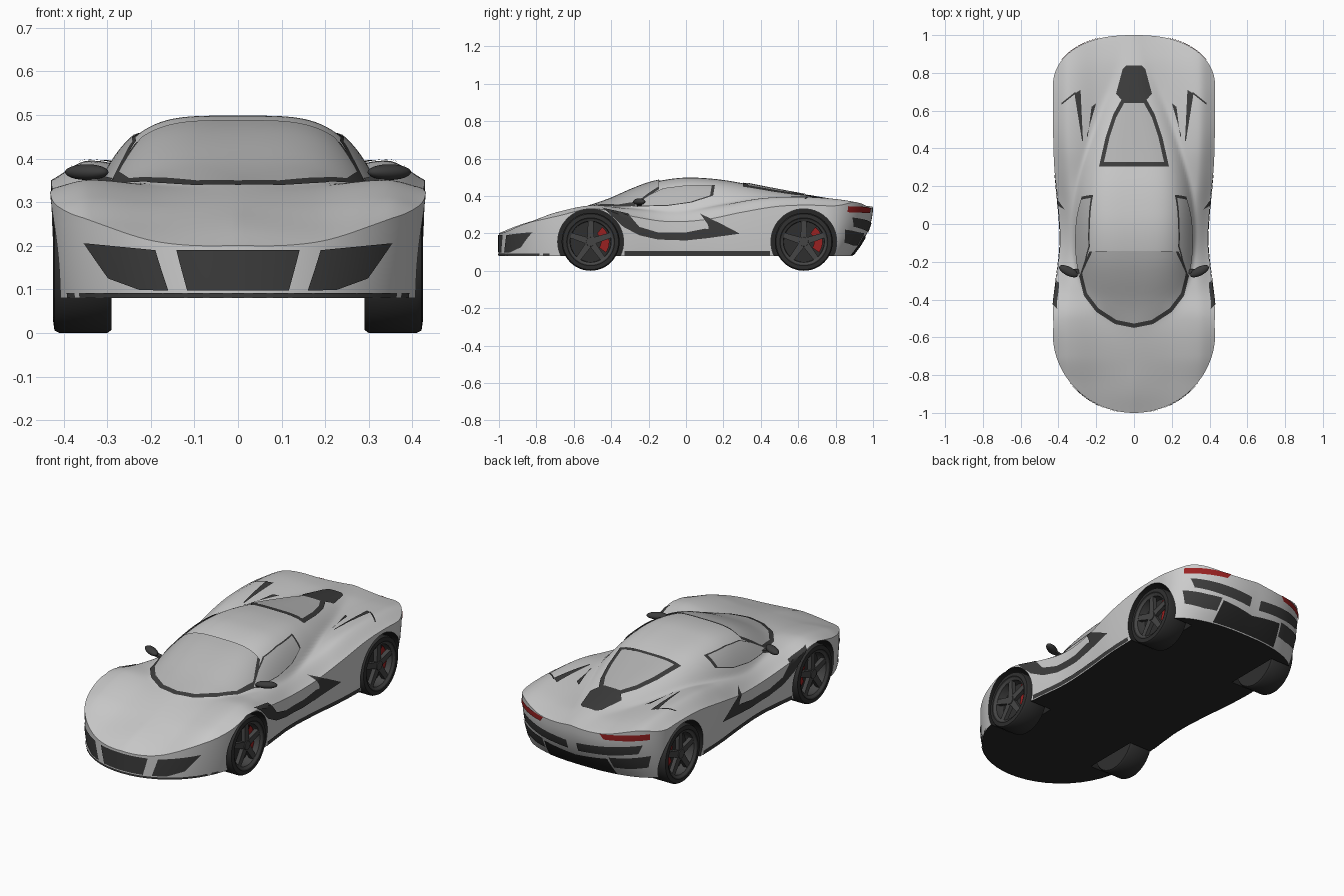
import bpy, bmesh, math
from mathutils import Vector

if "Cube" in bpy.data.objects:
    bpy.data.objects.remove(bpy.data.objects["Cube"])

def material(name, *c):
    m = bpy.data.materials.new(name)
    m.diffuse_color = (*c, 1)
    m.use_nodes = True
    m.node_tree.nodes["Principled BSDF"].inputs["Base Color"].default_value = m.diffuse_color
    return m

PAINT = material("silver paint", .6, .6, .6)
GLASS = material("grey glass", .47, .47, .47)
TRIM = material("dark trim", .045, .045, .045)
BLACK = material("black underside", .02, .02, .02)
TYRE = material("tyre rubber", .028, .028, .028)
RIM = material("wheel metal", .06, .06, .06)
RED = material("red", .32, .015, .015)

def curve(*p):
    """Smooth function through (t, value) points."""
    def slope(i):
        a, b = p[max(i - 1, 0)], p[min(i + 1, len(p) - 1)]
        return (b[1] - a[1]) / (b[0] - a[0])
    tan = [slope(i) for i in range(len(p))]
    def f(t):
        t = min(max(t, p[0][0]), p[-1][0])
        i = next(k for k in range(len(p) - 1) if t <= p[k + 1][0])
        h = p[i + 1][0] - p[i][0]
        s = (t - p[i][0]) / h
        return ((1 + 2 * s) * (1 - s) ** 2 * p[i][1] + s * (1 - s) ** 2 * h * tan[i]
                + s * s * (3 - 2 * s) * p[i + 1][1] + s * s * (s - 1) * h * tan[i + 1])
    return f

# Lengthwise curves of the body shape
W, FLOOR = .428, .08
width = curve((-1, W), (-.45, W), (-.3, .412), (-.1, .392), (.1, .402), (.3, .422), (.5, W), (1, W))
centre = curve((-1, .203), (-.9, .243), (-.8, .274), (-.6, .325), (-.45, .342), (0, .34), (.6, .345), (.85, .355), (1, .34))
fender = curve((-1, .205), (-.85, .255), (-.7, .312), (-.5, .352), (-.35, .337), (-.2, .325), (0, .325),
               (.2, .352), (.4, .388), (.6, .397), (.8, .385), (.95, .36), (1, .345))
edge = curve((-1, .195), (-.85, .22), (-.7, .285), (-.5, .333), (-.3, .295), (-.1, .265), (.1, .275),
             (.3, .315), (.5, .347), (.7, .352), (.85, .34), (1, .33))
roof = curve((-1, 0), (-.75, .17), (-.6, .305), (-.5, .347), (-.4, .385), (-.3, .43), (-.2, .468), (-.1, .49), (0, .5),
             (.1, .497), (.2, .487), (.3, .47), (.4, .45), (.6, .412), (.8, .376), (1, .335))
cabin_w = curve((-.6, .12), (-.52, .17), (-.45, .22), (-.35, .27), (-.25, .3), (-.1, .315), (.1, .315),
                (.25, .3), (.4, .27), (.6, .2), (.8, .12), (1, .06))
cabin_p = curve((-.55, 2.3), (-.1, 4), (.3, 4), (.7, 2.5))

def height(x, y):
    """Top surface: fendered lower body blended with the cabin."""
    x = abs(x)
    c, f, e = centre(y), fender(y), edge(y)
    body = curve((0, c), (.42, (c + f) / 2 - .008), (.8, f), (1, e))(x / width(y))
    r = roof(y)
    cab = r - max(r - .335, .03) * min(x / cabin_w(y), 2.5) ** cabin_p(y)
    return (body + cab + math.sqrt((body - cab) ** 2 + .012 ** 2)) / 2 - .002

def nose(a):
    return -1 + .42 * (1 - math.sqrt(max(1 - a * a, 0)))

def tail(a):
    return 1 - .26 * (1 - math.sqrt(max(1 - a ** 2.4, 0)))

def half(y):
    """Half width of the plan outline."""
    a = 1
    if y < -.58:
        a = math.sqrt(max(1 - (1 - (y + 1) / .42) ** 2, 0))
    elif y > .74:
        a = max(1 - (1 - (1 - y) / .26) ** 2, 0) ** (1 / 2.4)
    return a * width(y)

def wall(x, y, z, off=0):
    """Point on the vertical skin below plan outline point (x, y)."""
    top = height(x, y)
    f = max((top - z) / (top - FLOOR), 0)
    k = min(max((y - .7) / .3, 0), 1)
    d, L = (y + .58, .42) if y < -.58 else (max(y - .74, 0), .26)
    n = Vector((x / W ** 2, d / L ** 2, 0)).normalized()
    return Vector((x * (1 - .03 * f * f), y - .11 * f * f * k, z)) + n * off

# Skin lookups used by the plates: u, v are the two grid axes of the view
def on_top(x, y, o):
    return Vector((x, y, height(x, y) + 1.3 * o))

def on_nose(x, z, o):
    return wall(x, nose(abs(x) / W), z, o)

def on_tail(x, z, o):
    return wall(x, tail(abs(x) / W), z, o)

def on_side(y, z, o):
    x = half(y)
    if z <= height(x, y):
        return wall(x, y, z, o)
    while height(x, y) < z and x > .1:
        x -= .004
    lo, hi = x, x + .004
    for _ in range(6):
        mid = (lo + hi) / 2
        lo, hi = (mid, hi) if height(mid, y) > z else (lo, mid)
    return Vector((lo + .8 * o, y, z + .6 * o))

def finish(name, bm, mats, angle=35):
    me = bpy.data.meshes.new(name)
    bm.to_mesh(me)
    bm.free()
    ob = bpy.data.objects.new(name, me)
    bpy.context.collection.objects.link(ob)
    for m in mats:
        me.materials.append(m)
    if angle:
        smooth(ob, angle)
    return ob

def smooth(ob, angle):
    bpy.ops.object.select_all(action='DESELECT')
    bpy.context.view_layer.objects.active = ob
    ob.select_set(True)
    bpy.ops.object.shade_smooth_by_angle(angle=math.radians(angle))

def plate(name, A, B, skin, mat, mirror=True, off=.004, m=8):
    """Thin panel between two rails, laid on the skin."""
    def at(P, s):
        i = min(int(s), len(P) - 2)
        return Vector(P[i]).lerp(Vector(P[i + 1]), s - i)
    bm, n = bmesh.new(), 8 * (len(A) - 1)
    pts = [[skin(*at(A, i / 8).lerp(at(B, i / 8), j / m), off) for j in range(m + 1)] for i in range(n + 1)]
    for s in (1, -1) if mirror else (1,):
        g = [[bm.verts.new((p.x * s, p.y, p.z)) for p in row] for row in pts]
        for i in range(n):
            for j in range(m):
                bm.faces.new((g[i][j], g[i + 1][j], g[i + 1][j + 1], g[i][j + 1]))
    bm.normal_update()
    for f in bm.faces:
        c = f.calc_center_median()
        if f.normal.dot(c - Vector((0, .8 * c.y, .15))) < 0:
            f.normal_flip()
    return finish(name, bm, [mat])

def window(name, A, B, skin, mirror, k, shift=(0, 0)):
    """Dark surround with a smaller pane on it."""
    plate(name + "_surround", A, B, skin, TRIM, mirror, .003, 10)
    P = A + B
    c = Vector((sum(p[0] for p in P), sum(p[1] for p in P))) / len(P)
    inner = [[c + (Vector(p) - c) * k + Vector(shift) for p in R] for R in (A, B)]
    plate(name + "_glass", *inner, skin, GLASS, mirror, .006, 10)

# Body shell: top grid, walls around the outline, flat floor
bm = bmesh.new()
N, T, LV = 44, 120, 8
grid = []
for j in range(T + 1):
    row = []
    for i in range(-N, N + 1):
        a = math.sin(math.pi / 2 * i / N)
        y = nose(abs(a)) + (tail(abs(a)) - nose(abs(a))) * j / T
        x = a * width(y)
        row.append(bm.verts.new((x, y, height(x, y))))
    grid.append(row)
for j in range(T):
    for i in range(2 * N):
        bm.faces.new((grid[j][i], grid[j][i + 1], grid[j + 1][i + 1], grid[j + 1][i]))
ring = grid[0][:-1] + [r[-1] for r in grid[:-1]] + grid[-1][:0:-1] + [r[0] for r in grid[:0:-1]]
base = [v.co.copy() for v in ring]
for l in range(1, LV + 1):
    low = [bm.verts.new(wall(c.x, c.y, c.z + (FLOOR - c.z) * l / LV)) for c in base]
    for i in range(len(ring)):
        k = (i + 1) % len(ring)
        bm.faces.new((ring[k], ring[i], low[i], low[k]))
    ring = low
bm.faces.new(ring[::-1]).material_index = 1
body = finish("body_shell", bm, [PAINT, BLACK], 0)

# Wheel arch cutter
WHEELS = [(s, y) for s in (1, -1) for y in (-.51, .63)]
HUB = .155
bm = bmesh.new()
for s, y in WHEELS:
    r = bmesh.ops.create_cone(bm, cap_ends=True, segments=56, radius1=.176, radius2=.176, depth=.3)
    for v in r['verts']:
        v.co = Vector((v.co.z + s * .42, v.co.x + y, v.co.y + HUB))
bmesh.ops.recalc_face_normals(bm, faces=bm.faces)
for f in bm.faces:
    f.material_index = 1
cutter = finish("arch_cutter", bm, [PAINT, BLACK], 0)
cutter.hide_render = True
mod = body.modifiers.new("arches", 'BOOLEAN')
mod.operation, mod.solver, mod.object = 'DIFFERENCE', 'EXACT', cutter
bpy.context.view_layer.objects.active = body
bpy.ops.object.modifier_apply(modifier=mod.name)
bpy.data.objects.remove(cutter)
smooth(body, 35)

# Windscreen, side windows and engine cover
window("windscreen", [(-.292, -.27), (-.265, -.38), (-.2, -.465), (-.1, -.53), (0, -.55), (.1, -.53), (.2, -.465), (.265, -.38), (.292, -.27)],
       [(-.285, -.25), (-.235, -.145), (-.15, -.143), (-.07, -.142), (0, -.142), (.07, -.142), (.15, -.143), (.235, -.145), (.285, -.25)],
       on_top, False, .94, (0, .008))
window("side_window", [(-.29, .345), (-.2, .403), (-.12, .44), (0, .455), (.155, .458)],
       [(-.285, .343), (-.2, .343), (-.1, .345), (.03, .363), (.145, .4)], on_side, True, .93)
window("engine_cover", [(-.185, .305), (-.15, .46), (-.11, .58), (-.06, .67)],
       [(.185, .305), (.15, .46), (.11, .58), (.06, .67)], on_top, False, .86, (0, -.005))
plate("engine_vent", [(-.06, .65), (-.095, .69), (-.06, .82), (-.04, .84)],
      [(.06, .65), (.095, .69), (.06, .82), (.04, .84)], on_top, TRIM, False)
plate("deck_intake_outer", [(.27, .44), (.283, .71)], [(.275, .44), (.315, .69)], on_top, TRIM)
plate("deck_intake_inner", [(.25, .47), (.2, .64)], [(.245, .46), (.225, .62)], on_top, TRIM)
plate("deck_intake_lip", [(.31, .7), (.385, .64)], [(.31, .69), (.385, .63)], on_top, TRIM)

# Side intake and skirt
plate("side_intake", [(-.45, .335), (-.31, .305), (-.25, .235), (-.15, .205), (0, .205), (.1, .225), (.285, .2)],
      [(-.43, .325), (-.335, .235), (-.25, .19), (-.15, .167), (0, .162), (.12, .175), (.285, .198)], on_side, TRIM)
plate("side_intake_tip", [(.075, .303), (.18, .255), (.285, .2)], [(.12, .245), (.12, .215), (.285, .198)], on_side, TRIM)
plate("side_skirt", [(-.33, .105), (.45, .105)], [(-.33, .082), (.45, .082)], on_side, TRIM)

# Front grilles and splitter
plate("front_grille", [(-.14, .19), (0, .19), (.14, .19)], [(-.118, .097), (0, .097), (.118, .097)], on_nose, TRIM, False)
plate("front_side_grille", [(.188, .19), (.27, .198), (.352, .206)], [(.162, .097), (.23, .099), (.3, .125)], on_nose, TRIM)
plate("front_splitter", [(-.4, .092), (0, .092), (.4, .092)], [(-.4, .081), (0, .081), (.4, .081)], on_nose, TRIM, False)

# Tail lights, rear vents and diffuser
plate("tail_light", [(.17, .335), (.28, .342), (.385, .345)], [(.19, .308), (.29, .31), (.385, .313)], on_tail, RED)
plate("rear_vent", [(.03, .25), (.18, .265), (.36, .285)], [(.03, .2), (.2, .215), (.34, .235)], on_tail, TRIM)
plate("rear_outlet", [(.2, .2), (.28, .205), (.385, .22)], [(.21, .135), (.28, .135), (.37, .15)], on_tail, TRIM)
plate("rear_diffuser", [(-.19, .19), (0, .165), (.19, .19)], [(-.21, .083), (0, .083), (.21, .083)], on_tail, BLACK, False)

# Door mirrors
for s, side in ((1, "right"), (-1, "left")):
    bm = bmesh.new()
    bmesh.ops.create_uvsphere(bm, u_segments=20, v_segments=12, radius=1)
    for v in bm.verts:
        v.co = Vector((s * (.347 + v.co.x * .05), -.25 + v.co.y * .026 + .02 * v.co.x, .369 + v.co.z * .018))
    arm = bmesh.ops.create_cube(bm, size=1)['verts']
    for v in arm:
        v.co = Vector((s * (.30 + v.co.x * .06), -.25 + v.co.y * .025, .352 + v.co.z * .012 + v.co.x * .015))
    bmesh.ops.recalc_face_normals(bm, faces=bm.faces)
    finish(side + "_mirror", bm, [TRIM], 40)

def lathe(name, profile, s, y, mat, a0=0, a1=360, seg=48):
    """Sweep (radius, x) points around a wheel axle."""
    bm, closed = bmesh.new(), a1 - a0 == 360
    cols = []
    for k in range(seg if closed else seg + 1):
        t = math.radians(a0 + (a1 - a0) * k / seg)
        cols.append([bm.verts.new((s * x, y + r * math.cos(t), HUB + r * math.sin(t))) for r, x in profile])
    for k in range(seg):
        p, q = cols[k], cols[(k + 1) % len(cols)]
        for j in range(len(profile) - 1):
            f = (p[j], q[j], q[j + 1], p[j + 1])
            bm.faces.new(f if s < 0 else f[::-1])
    return finish(name, bm, [mat])

# Wheels
for s, y in WHEELS:
    tag = ("front_" if y < 0 else "rear_") + ("right" if s > 0 else "left")
    lathe(tag + "_tyre", [(.1, .29), (.148, .29), (.155, .3), (.155, .41), (.149, .421), (.128, .424), (.12, .418)], s, y, TYRE)
    lathe(tag + "_rim", [(.1, .3), (.108, .365), (.11, .412), (.122, .42)], s, y, RIM)
    lathe(tag + "_disc", [(.001, .29), (.11, .29), (.11, .365), (.001, .365)], s, y, TYRE)
    lathe(tag + "_caliper", [(.055, .366), (.055, .386), (.1, .386), (.1, .366)], s, y, RED, -35, 52, 16)
    bm = bmesh.new()
    for k in range(5):
        t = math.radians(90 + 72 * k)
        for v in bmesh.ops.create_cube(bm, size=1)['verts']:
            r = .065 + v.co.x * .1
            w = v.co.y * (.036 - .008 * (v.co.x + .5))
            v.co = Vector((s * (.4 + v.co.z * .022), y + r * math.cos(t) - w * math.sin(t),
                           HUB + r * math.sin(t) + w * math.cos(t)))
    for v in bmesh.ops.create_cone(bm, cap_ends=True, segments=20, radius1=.028, radius2=.024, depth=.03)['verts']:
        v.co = Vector((s * (.4 + v.co.z), y + v.co.x, HUB + v.co.y))
    bmesh.ops.recalc_face_normals(bm, faces=bm.faces)
    finish(tag + "_spokes", bm, [RIM])
